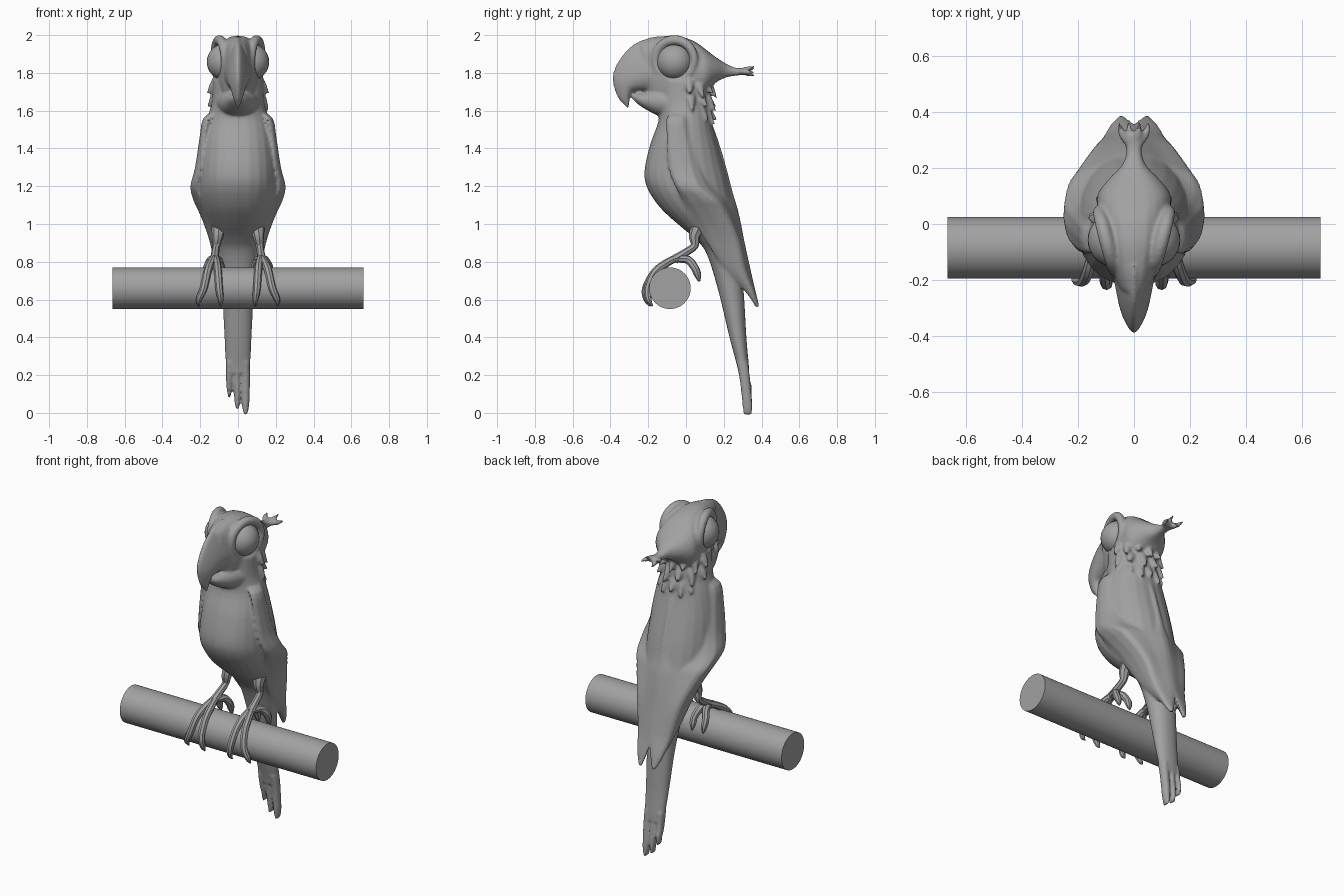
import bpy, bmesh, math
from mathutils import Vector

if "Cube" in bpy.data.objects:
    bpy.data.objects.remove(bpy.data.objects["Cube"])

grey = bpy.data.materials.new("plain grey")
grey.diffuse_color = (0.36, 0.36, 0.36, 1)
grey.use_nodes = True
grey.node_tree.nodes["Principled BSDF"].inputs["Base Color"].default_value = grey.diffuse_color


def spline(pts, steps, closed=False):
    """Catmull-Rom interpolation of equal-length tuples."""
    n, out = len(pts), []
    for i in range(n if closed else n - 1):
        ids = [(i + k) % n if closed else min(max(i + k, 0), n - 1) for k in (-1, 0, 1, 2)]
        a, b, c, d = (pts[j] for j in ids)
        for s in range(steps):
            t = s / steps
            out.append(tuple(0.5 * (2 * q + (r - p) * t + (2 * p - 5 * q + 4 * r - u) * t * t
                                    + (3 * q - p - 3 * r + u) * t ** 3)
                             for p, q, r, u in zip(a, b, c, d)))
    return out if closed else out + [tuple(pts[-1])]


def loft(name, rings):
    """Skin a list of closed rings and cap both ends."""
    bm = bmesh.new()
    rows = [[bm.verts.new(p) for p in ring] for ring in rings]
    n = len(rows[0])
    for a, b in zip(rows, rows[1:]):
        for i in range(n):
            j = (i + 1) % n
            bm.faces.new((a[i], a[j], b[j], b[i]))
    bm.faces.new(rows[0])
    bm.faces.new(rows[-1])
    bmesh.ops.recalc_face_normals(bm, faces=bm.faces)
    me = bpy.data.meshes.new(name)
    bm.to_mesh(me)
    bm.free()
    me.materials.append(grey)
    ob = bpy.data.objects.new(name, me)
    bpy.context.collection.objects.link(ob)
    return ob


def profile(name, rows, x=0.0, steps=4, n=24, ridge=0.0, square=1.0):
    """Rounded sections spanning two side-profile points: y1, z1, y2, z2, half width."""
    rings = []
    for y1, z1, y2, z2, w in spline(rows, steps):
        ring = []
        for i in range(n):
            a = math.tau * i / n
            s = math.copysign(abs(math.sin(a)) ** square, math.sin(a))
            c = math.cos(a)
            ring.append((x + max(w, 0.001) * s * (1 - ridge * c),
                         (y1 + y2) / 2 + (y1 - y2) / 2 * c, (z1 + z2) / 2 + (z1 - z2) / 2 * c))
        rings.append(ring)
    return loft(name, rings)


def tube(name, rows, steps=4, n=8):
    """Round tube along x, y, z, radius rows."""
    pts = spline(rows, steps)
    rings = []
    for i, p in enumerate(pts):
        d = Vector(pts[min(i + 1, len(pts) - 1)][:3]) - Vector(pts[max(i - 1, 0)][:3])
        u = d.cross(Vector((1, 0.13, 0.07))).normalized()
        v = d.cross(u).normalized()
        r = max(p[3], 0.001)
        rings.append([Vector(p[:3]) + r * (u * math.cos(a) + v * math.sin(a))
                      for a in (math.tau * k / n for k in range(n))])
    return loft(name, rings)


# Perch
bpy.ops.mesh.primitive_cylinder_add(vertices=48, radius=0.11, depth=1.33,
                                    location=(0, -0.085, 0.66), rotation=(0, math.pi / 2, 0))
perch = bpy.context.object
perch.name = "perch"
perch.data.materials.append(grey)
skin = []  # parts fused into one continuous plumage surface

# Neck, body and tail
skin.append(profile("body_and_tail", [
    (-.15, 1.76, .11, 1.76, .132), (-.15, 1.64, .125, 1.64, .14), (-.145, 1.55, .14, 1.53, .168),
    (-.19, 1.42, .175, 1.40, .193), (-.22, 1.28, .215, 1.26, .205), (-.205, 1.19, .24, 1.15, .205),
    (-.14, 1.09, .26, 1.08, .188), (-.05, 1.005, .27, 1.0, .16), (.05, .92, .28, .90, .125),
    (.11, .84, .285, .80, .105), (.17, .65, .305, .65, .085), (.23, .40, .32, .40, .072),
    (.27, .25, .333, .25, .065), (.278, .21, .335, .21, .062)], square=.88))

# Ragged tail feather tips
for i, (x, tip, w) in enumerate([(.04, -.008, .025), (-.004, .02, .02), (-.046, .08, .018)]):
    skin.append(profile(f"tail_feather_{i}", [
        (.265, .27, .33, .27, w), (.283, .18, .34, .18, w), (.298, tip + .05, .352, tip + .05, w * .8),
        (.302, tip, .35, tip, w * .3)], x=x, n=10))

# Skull running back into the crest
skin.append(profile("skull", [
    (-.24, 1.96, -.20, 1.68, .055), (-.17, 1.985, -.15, 1.62, .085), (-.08, 1.998, -.08, 1.62, .112),
    (0, 1.985, .0, 1.63, .125), (.06, 1.958, .07, 1.66, .132), (.11, 1.92, .11, 1.70, .128),
    (.16, 1.882, .16, 1.75, .09), (.21, 1.85, .21, 1.775, .043), (.26, 1.828, .26, 1.785, .027),
    (.31, 1.825, .31, 1.79, .036), (.33, 1.82, .33, 1.795, .036)], square=.72))
for i, (x, z) in enumerate([(-.055, 1.825), (-.02, 1.785), (.02, 1.835), (.055, 1.80)]):
    skin.append(tube(f"crest_tip_{i}", [(x * .4, .29, 1.808, .015), (x * .8, .325, (z + 1.808) / 2, .014),
                                        (x, .365, z, .005)]))

# Hooked upper beak with a narrow ridge, and the lower beak
skin.append(profile("upper_beak", [
    (-.15, 1.995, -.13, 1.70, .075), (-.20, 1.985, -.18, 1.705, .068), (-.28, 1.95, -.22, 1.705, .058),
    (-.35, 1.875, -.255, 1.705, .049), (-.39, 1.78, -.28, 1.70, .038),
    (-.367, 1.68, -.297, 1.675, .026), (-.335, 1.638, -.30, 1.645, .016),
    (-.307, 1.61, -.30, 1.615, .005)], ridge=.5))
skin.append(profile("lower_beak", [
    (-.08, 1.56, -.10, 1.72, .118), (-.15, 1.575, -.16, 1.715, .094), (-.21, 1.605, -.21, 1.70, .068),
    (-.255, 1.635, -.258, 1.692, .045), (-.287, 1.665, -.284, 1.69, .018)], square=.85))

# Wing sections: height, then front edge, outer bulge and back edge as x, y
WING = [(1.60, .09, -.07, .12, 0, -.01, .09), (1.56, .155, -.105, .182, -.02, -.01, .125),
        (1.45, .18, -.105, .20, 0, -.01, .17), (1.30, .20, -.095, .222, .03, -.01, .215),
        (1.20, .22, -.06, .247, .07, -.01, .24), (1.13, .20, -.02, .236, .14, -.01, .258),
        (1.08, .18, .01, .213, .175, -.01, .272), (1.0, .15, .06, .18, .222, -.01, .288),
        (.90, .12, .11, .148, .265, -.01, .305), (.75, .09, .21, .115, .302, -.01, .34),
        (.65, .07, .305, .09, .345, .005, .362), (.60, .065, .345, .075, .362, .02, .372),
        (.56, .05, .37, .055, .376, .035, .382)]

for side, s in (("left", -1), ("right", 1)):
    # Folded wing
    rings = []
    for z, fx, fy, ox, oy, bx, by in spline(WING, 3):
        back_bulge = (.52 * (ox + bx), (oy + by) / 2 + .012)
        corners = [(fx, fy), (ox, oy), back_bulge, (bx, by), ((fx + bx) / 2, (fy + by) / 2 - .01)]
        rings.append([(s * x, y, z) for x, y in spline(corners, 3, True)])
    skin.append(loft(f"{side}_wing", rings))

    # Eyeball and the raised rim around it
    bpy.ops.mesh.primitive_uv_sphere_add(segments=32, ring_count=16, radius=.097,
                                         location=(s * .068, -.057, 1.858))
    eye = bpy.context.object
    eye.name = f"{side}_eye"
    eye.data.materials.append(grey)
    turn, loop = math.radians(15), []
    for k in range(33):
        a = math.tau * k / 32
        u = .108 * math.cos(a)
        loop.append((s * (.098 + u * math.sin(turn)), -.06 + u * math.cos(turn),
                     1.866 + .108 * math.sin(a), .021 + .006 * math.sin(a)))
    skin.append(tube(f"{side}_eye_rim", loop, steps=1, n=10))

    # Leg, two front toes and two back toes
    tube(f"{side}_leg", [(s * .09, .11, 1.05, .05), (s * .10, .07, .99, .042), (s * .108, .045, .935, .03),
                         (s * .115, .045, .885, .021), (s * .12, .0, .85, .021),
                         (s * .125, -.06, .812, .025)])
    for part, x1, x2, reach in (("inner", .112, .092, -.213), ("outer", .142, .208, -.202)):
        tube(f"{side}_{part}_front_toe", [
            (s * .122, -.03, .83, .018), (s * x1, -.10, .795, .021),
            (s * (.7 * x1 + .3 * x2), -.165, .745, .021), (s * (.4 * x1 + .6 * x2), reach, .66, .02),
            (s * x2, reach + .004, .60, .016), (s * x2, reach + .025, .565, .004)])
    for part, x2 in (("inner", .09), ("outer", .165)):
        tube(f"{side}_{part}_back_toe", [
            (s * .122, -.05, .815, .019), (s * (.06 + x2 / 2), .01, .81, .022),
            (s * x2, .045, .77, .021), (s * x2, .062, .73, .019), (s * x2, .07, .695, .005)])

# Ragged ruff feathers around the back of the neck
for row, (z, count, spread) in enumerate([(1.725, 7, 82), (1.655, 6, 78), (1.585, 5, 45)]):
    for i in range(count):
        a = math.radians(spread * (2 * i / (count - 1) - 1))
        dx, dy = math.sin(a), math.cos(a)
        drop = .035 + .025 * (i % 2)
        skin.append(tube(f"ruff_feather_{row}_{i}", [
            (dx * .11, dy * .10, z + .03, .032), (dx * .132, dy * .122, z, .026),
            (dx * .148, dy * .142, z - drop * .5, .016), (dx * .166, dy * .165, z - drop, .004)], steps=3))

# Fuse the feathered parts and soften their seams
bpy.ops.object.select_all(action='DESELECT')
for ob in skin:
    ob.select_set(True)
plumage = skin[0]
bpy.context.view_layer.objects.active = plumage
bpy.ops.object.join()
plumage.name = "plumage"
fuse = plumage.modifiers.new("fuse", 'REMESH')
fuse.mode, fuse.voxel_size = 'VOXEL', 0.0075
soften = plumage.modifiers.new("soften", 'SMOOTH')
soften.factor, soften.iterations = 0.5, 6
for mod in ("fuse", "soften"):
    bpy.ops.object.modifier_apply(modifier=mod)

# Smooth shading that keeps hard edges
bpy.ops.object.select_all(action='SELECT')
bpy.context.view_layer.objects.active = perch
bpy.ops.object.shade_smooth_by_angle(angle=math.radians(40))
